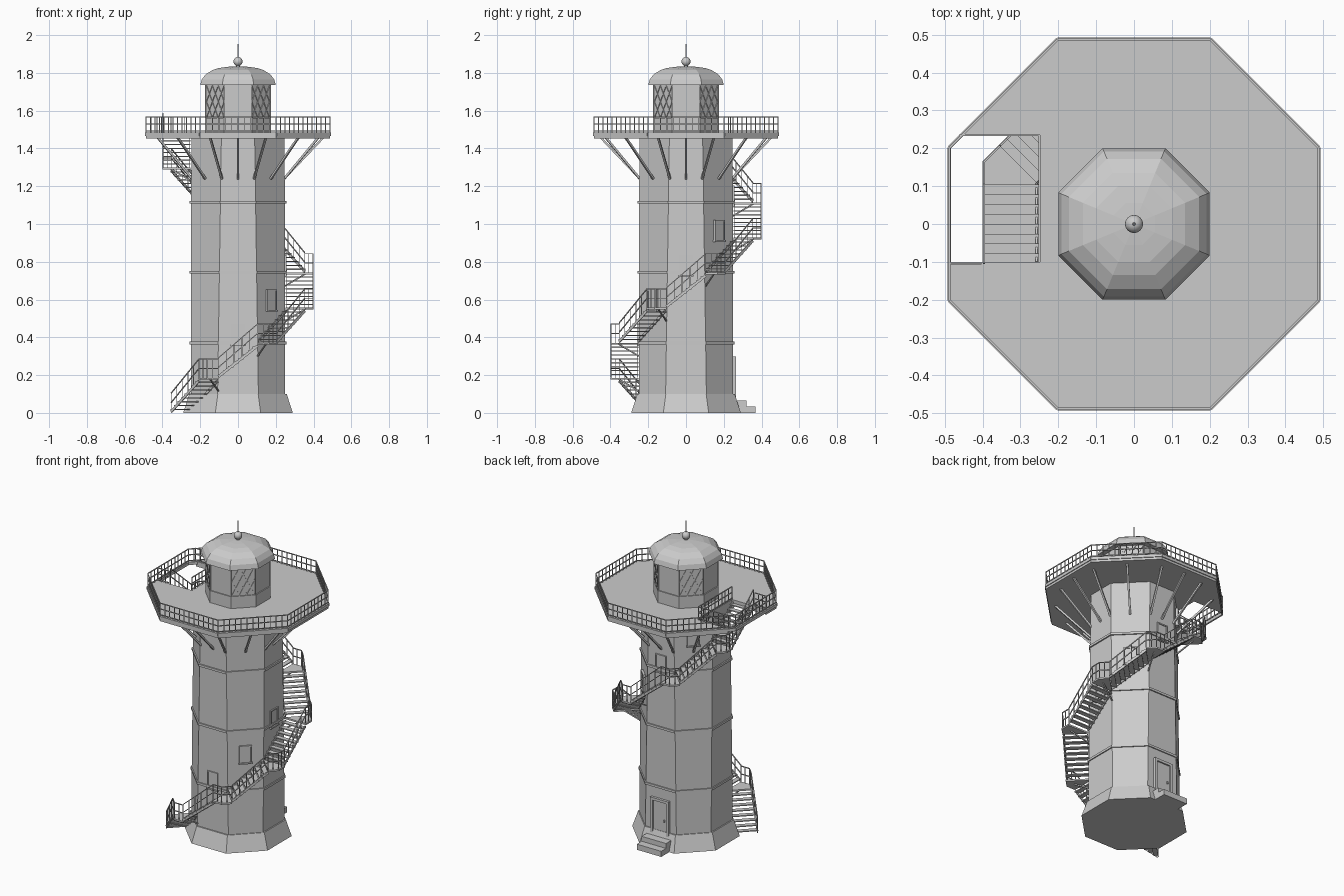
import bpy, bmesh, math
from mathutils import Vector

if "Cube" in bpy.data.objects:
    bpy.data.objects.remove(bpy.data.objects["Cube"])

grey = bpy.data.materials.new("stone_grey")
grey.diffuse_color = (0.6, 0.6, 0.6, 1)
grey.use_nodes = True
grey.node_tree.nodes["Principled BSDF"].inputs["Base Color"].default_value = grey.diffuse_color
T = math.tan(math.radians(22.5))
DECK = 1.485


def finish(name, bm):
    bmesh.ops.recalc_face_normals(bm, faces=bm.faces)
    me = bpy.data.meshes.new(name)
    bm.to_mesh(me)
    bm.free()
    me.materials.append(grey)
    ob = bpy.data.objects.new(name, me)
    bpy.context.collection.objects.link(ob)
    return ob


def loft(bm, rings):
    """Skin a stack of equal rings and cap both ends."""
    vs = [[bm.verts.new(p) for p in r] for r in rings]
    for a, b in zip(vs, vs[1:]):
        for i in range(len(a)):
            j = (i + 1) % len(a)
            bm.faces.new((a[i], a[j], b[j], b[i]))
    bm.faces.new(vs[0][::-1])
    bm.faces.new(vs[-1])


def octagon(a, z, h=None):
    h = a * T if h is None else h
    xy = [(-h, -a), (h, -a), (a, -h), (a, h), (h, a), (-h, a), (-a, h), (-a, -h)]
    return [(x, y, z) for x, y in xy]


def prism(bm, pts, z0, z1):
    loft(bm, [[(p[0], p[1], z) for p in pts] for z in (z0, z1)])


def bar(bm, p, q, w, d=None):
    """Rectangular bar between two points."""
    p, q = Vector(p), Vector(q)
    ax = (q - p).normalized()
    up = Vector((0, 0, 1)) if abs(ax.z) < 0.99 else Vector((0, 1, 0))
    s = ax.cross(up).normalized() * w / 2
    u = s.cross(ax).normalized() * (d or w) / 2
    loft(bm, [[c + s + u, c - s + u, c - s - u, c + s - u] for c in (p, q)])


def at(deg, s, a, z):
    """Point on a tower side: tangent offset s, distance a, height z."""
    c, n = math.cos(math.radians(deg)), math.sin(math.radians(deg))
    return Vector((c * a - n * s, n * a + c * s, z))


def plate(bm, deg, s0, s1, a0, a1, z0, z1):
    prism(bm, [at(deg, s0, a0, 0), at(deg, s1, a0, 0), at(deg, s1, a1, 0), at(deg, s0, a1, 0)], z0, z1)


def fence(bm, p, q, h, n, rails):
    p, q = Vector(p), Vector(q)
    for i in range(n + 1):
        b = p.lerp(q, i / n)
        bar(bm, b, b + Vector((0, 0, h)), 0.004)
    for f in rails:
        o = Vector((0, 0, h * f))
        bar(bm, p + o, q + o, 0.005)


# Tower shaft and flared foot
bm = bmesh.new()
loft(bm, [octagon(0.25, 0.09, 0.108), octagon(0.247, 1.46, 0.088)])
finish("tower_shaft", bm)
bm = bmesh.new()
loft(bm, [octagon(0.29, 0), octagon(0.258, 0.1)])
finish("tower_foot", bm)

# Horizontal bands
bm = bmesh.new()
for z in (0.37, 0.745, 1.115):
    h = 0.112 - 0.015 * z
    loft(bm, [octagon(0.256, z - 0.007, h), octagon(0.256, z + 0.007, h)])
finish("tower_bands", bm)

# Windows climbing with the stair: frame, pane and sill
bm = bmesh.new()
for k in range(6):
    deg, z = 270 + 45 * k, 0.36 + 0.184 * k
    for s in (-0.033, 0.033):
        plate(bm, deg, s - 0.004, s + 0.004, 0.24, 0.256, z, z + 0.107)
    plate(bm, deg, -0.037, 0.037, 0.24, 0.256, z + 0.1, z + 0.108)
    plate(bm, deg, -0.04, 0.04, 0.24, 0.26, z - 0.006, z + 0.002)
    plate(bm, deg, -0.03, 0.03, 0.24, 0.251, z, z + 0.1)
finish("windows", bm)

# Back door with frame and steps
bm = bmesh.new()
plate(bm, 90, -0.05, 0.05, 0.24, 0.256, 0.065, 0.285)
for s in (-0.056, 0.056):
    plate(bm, 90, s - 0.008, s + 0.008, 0.24, 0.265, 0.065, 0.298)
plate(bm, 90, -0.064, 0.064, 0.24, 0.265, 0.283, 0.299)
plate(bm, 90, 0.028, 0.034, 0.25, 0.264, 0.16, 0.175)
finish("back_door", bm)
bm = bmesh.new()
plate(bm, 90, -0.085, 0.085, 0.25, 0.32, 0, 0.066)
plate(bm, 90, -0.085, 0.085, 0.25, 0.368, 0, 0.035)
finish("door_steps", bm)

# Gallery deck with stair opening on the left side
bm = bmesh.new()
outline = [p[:2] for p in octagon(0.488, 0)]
notch = [(-0.456, 0.235), (-0.25, 0.235), (-0.25, -0.1), (-0.488, -0.1)]
prism(bm, outline[:6] + notch + outline[7:], 1.453, DECK)
finish("gallery_deck", bm)
bm = bmesh.new()
rim = [Vector(p) for p in octagon(0.488, 1.476)]
for i in range(8):
    bar(bm, rim[i], rim[(i + 1) % 8], 0.01, 0.018)
finish("deck_rim", bm)

# Gallery railing and railing of the opening
bm = bmesh.new()
post = octagon(0.487, DECK)
for i in range(8):
    fence(bm, post[i], post[(i + 1) % 8], 0.081, 12, (0.1, 0.55, 1))
finish("gallery_railing", bm)
bm = bmesh.new()
for p, q, n in (((-0.46, 0.235), (-0.25, 0.235), 6), ((-0.25, 0.235), (-0.25, -0.1), 10),
                ((-0.487, -0.105), (-0.405, -0.105), 3)):
    fence(bm, (*p, DECK), (*q, DECK), 0.081, n, (0.1, 0.55, 1))
finish("opening_railing", bm)

# Slanted struts under the deck
bm = bmesh.new()
for k in range(8):
    if k != 4:
        bar(bm, at(45 * k, 0, 0.245, 1.24), at(45 * k, 0, 0.45, 1.456), 0.011)
for x, y in ((0.085, 0.245), (0.245, 0.085)):
    for sx in (-1, 1):
        for sy in (-1, 1):
            if sx < 0 and sy > 0 and x > y:
                continue
            bar(bm, (sx * x, sy * y, 1.24), (sx * x * 1.73, sy * y * 1.73, 1.456), 0.011)
finish("deck_struts", bm)

# Stair winding round the tower, one flight per side
L, IN, OUT, N = 0.104, 0.252, 0.4, 8
RISE = DECK / 8
treads, rails, landings, stringers = (bmesh.new() for _ in range(4))
for k in range(8):
    deg, z0 = 225 + 45 * k, RISE * k
    z1 = z0 + RISE
    for i in range(N):
        s, z = -L + 2 * L * i / N, z0 + RISE * (i + 1) / (N + 1)
        plate(treads, deg, s, s + 0.028, IN, OUT, z - 0.006, z)
    for a in (IN + 0.006, OUT - 0.004):
        bar(stringers, at(deg, -L, a, z0 + 0.006), at(deg, L, a, z1 - 0.016), 0.005, 0.014)
    end = at(deg, L, OUT - 0.004, z1)
    fence(rails, at(deg, -L, OUT - 0.004, z0 + 0.005), end, 0.1, 5, (0.5, 1))
    if k < 7:
        nxt = deg + 45
        corner = at(deg, OUT * T, OUT, z1)
        prism(landings, [at(deg, L, 0.25, 0), at(deg, L, OUT, 0), corner, at(nxt, -L, OUT, 0)], z1 - 0.01, z1)
        mid = at(deg, (OUT - 0.004) * T, OUT - 0.004, z1)
        fence(rails, end, mid, 0.1, 2, (0.5, 1))
        fence(rails, mid, at(nxt, -L, OUT - 0.004, z1), 0.1, 2, (0.5, 1))
        # landing brace back to the wall
        bar(landings, at(deg, L, 0.25, z1 - 0.07), corner.lerp(at(deg, L, 0.25, z1), 0.3) - Vector((0, 0, 0.008)), 0.007)
finish("stair_treads", treads)
finish("stair_railing", rails)
finish("stair_landings", landings)
finish("stair_stringers", stringers)

# Lantern room
bm = bmesh.new()
loft(bm, [octagon(0.176, DECK - 0.01), octagon(0.176, 1.56)])
loft(bm, [octagon(0.17, 1.56), octagon(0.17, 1.74)])
finish("lantern_room", bm)

# Corner posts and diagonal lattice of the lantern
bm = bmesh.new()
for k in range(8):
    bar(bm, at(45 * k, 0.071, 0.172, 1.56), at(45 * k, 0.071, 0.172, 1.735), 0.006)
    if k % 2:
        w, lo, hi = 0.066, 1.562, 1.733
        for i in range(3):
            s0, s1 = -w + i * 2 * w / 3, -w + (i + 1) * 2 * w / 3
            for za, zm, zb in ((lo, (lo + hi) / 2, hi), (hi, (lo + hi) / 2, lo)):
                bar(bm, at(45 * k, s0, 0.172, za), at(45 * k, s1, 0.172, zm), 0.005)
                bar(bm, at(45 * k, s0, 0.172, zm), at(45 * k, s1, 0.172, zb), 0.005)
finish("lantern_lattice", bm)

# Faceted dome
bm = bmesh.new()
dome = ((0.2, 1.735), (0.192, 1.765), (0.172, 1.792), (0.135, 1.815), (0.1, 1.826), (0.055, 1.832), (0.02, 1.835))
loft(bm, [octagon(a, z) for a, z in dome])
finish("dome_roof", bm)

# Ball finial and rod
bm = bmesh.new()
loft(bm, [octagon(0.012, 1.83), octagon(0.007, 1.846)])
loft(bm, [octagon(0.004, 1.87), octagon(0.003, 1.953)])
finish("finial_rod", bm)
bpy.ops.mesh.primitive_uv_sphere_add(segments=16, ring_count=10, radius=0.024, location=(0, 0, 1.86))
ball = bpy.context.object
ball.name = "finial_ball"
ball.data.materials.append(grey)
bpy.ops.object.shade_smooth_by_angle()
